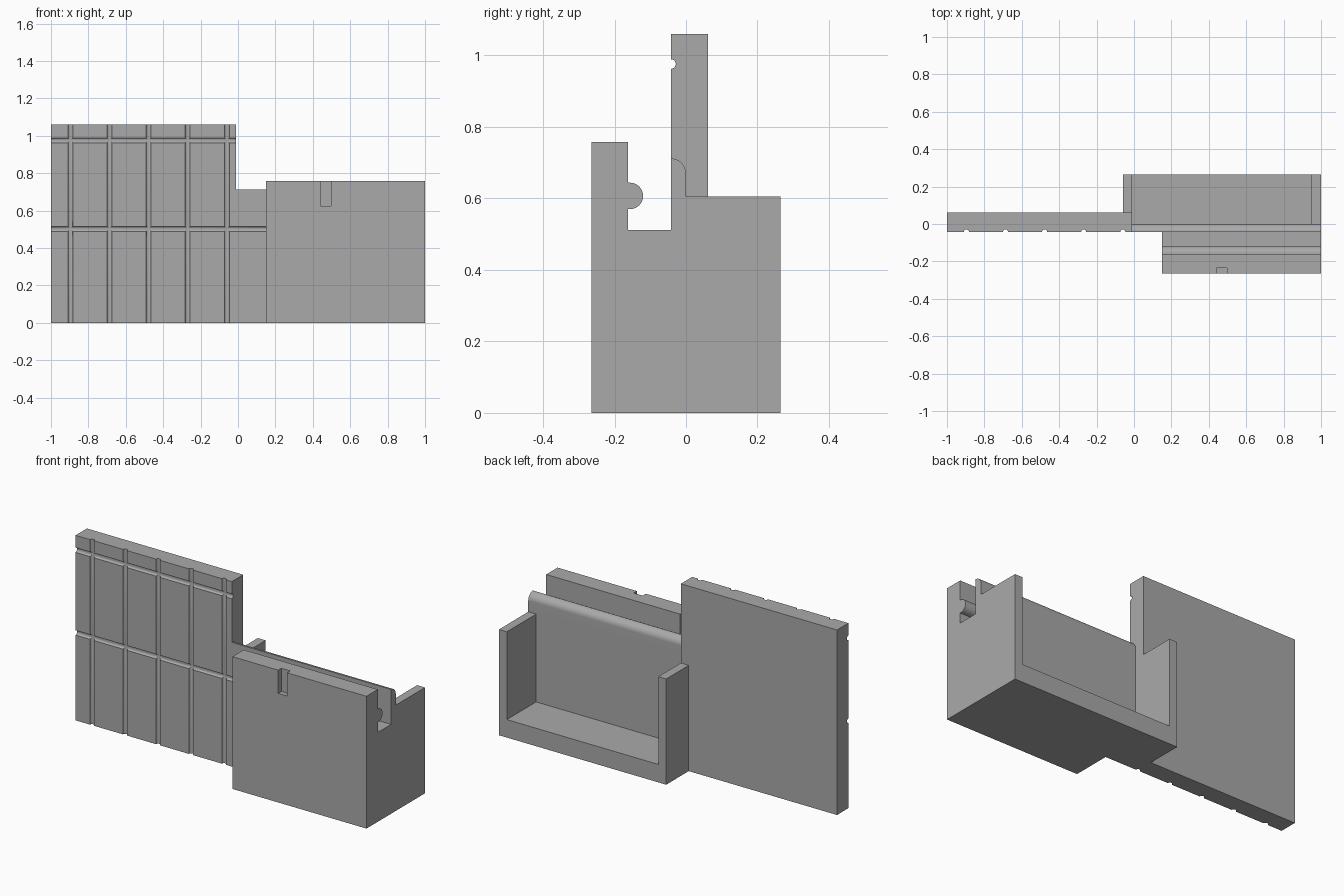
import bpy, bmesh, math

cube = bpy.data.objects.get("Cube")
if cube:
    bpy.data.objects.remove(cube, do_unlink=True)

grey = bpy.data.materials.new("plain grey")
grey.use_nodes = True
grey.diffuse_color = (0.4, 0.4, 0.4, 1)
grey.node_tree.nodes["Principled BSDF"].inputs["Base Color"].default_value = (0.4, 0.4, 0.4, 1)


def prism(name, profile, x0, x1):
    """Extrude a (y, z) profile along x."""
    bm = bmesh.new()
    face = bm.faces.new([bm.verts.new((x0, y, z)) for y, z in profile])
    ext = bmesh.ops.extrude_face_region(bm, geom=[face])
    verts = [v for v in ext["geom"] if isinstance(v, bmesh.types.BMVert)]
    bmesh.ops.translate(bm, verts=verts, vec=(x1 - x0, 0, 0))
    bmesh.ops.recalc_face_normals(bm, faces=bm.faces)
    mesh = bpy.data.meshes.new(name)
    bm.to_mesh(mesh)
    bm.free()
    mesh.materials.append(grey)
    obj = bpy.data.objects.new(name, mesh)
    bpy.context.collection.objects.link(obj)
    return obj


def box(name, x0, x1, y0, y1, z0, z1):
    return prism(name, [(y0, z0), (y1, z0), (y1, z1), (y0, z1)], x0, x1)


def arc(cy, cz, r, a0, a1, n):
    """Points along an arc in the (y, z) plane, angles in degrees."""
    angles = [math.radians(a0 + (a1 - a0) * i / n) for i in range(n + 1)]
    return [(cy + r * math.cos(a), cz + r * math.sin(a)) for a in angles]


def combine(obj, tool, operation):
    """Apply a boolean and remove the tool object."""
    mod = obj.modifiers.new("cut", "BOOLEAN")
    mod.operation, mod.solver, mod.object = operation, "EXACT", tool
    bpy.context.view_layer.objects.active = obj
    bpy.ops.object.modifier_apply(modifier=mod.name)
    bpy.data.objects.remove(tool, do_unlink=True)


FRONT, BACK = -0.265, 0.265
PLATE_FRONT, PLATE_BACK = -0.042, 0.061
GROOVE = 0.0135

# Holder body: front wall, slot with a bead, rounded centre wall, rear step
profile = [(FRONT, 0), (BACK, 0), (BACK, 0.606), (0, 0.606)]
profile += arc(PLATE_FRONT, 0.67, 0.042, 0, 90, 12)
profile += [(PLATE_FRONT, 0.512), (-0.162, 0.512), (-0.162, 0.57)]
profile += arc(-0.157, 0.607, 0.037, -90, 90, 20)
profile += [(-0.162, 0.644), (-0.162, 0.758), (FRONT, 0.758)]
body = prism("holder_body", profile, -0.06, 1.0)

# Shorten the front part, then join the tall plate
combine(body, box("front_trim", -0.3, 0.15, -0.5, PLATE_FRONT, -0.2, 1.2), "DIFFERENCE")
combine(body, box("tall_plate", -1.0, -0.01, PLATE_FRONT, PLATE_BACK, 0, 1.06), "UNION")

# Open tray at the rear and the small notch in the front wall
combine(body, box("tray_cutter", -0.01, 0.95, 0, 0.5, 0.103, 0.9), "DIFFERENCE")
combine(body, box("notch_cutter", 0.44, 0.497, -0.4, -0.236, 0.625, 0.9), "DIFFERENCE")

# Horizontal grooves across the plate
for z, x_end in ((0.976, 0.1), (0.502, 0.15)):
    circle = arc(PLATE_FRONT, z, GROOVE, 0, 337.5, 15)
    combine(body, prism("groove_cutter", circle, -1.1, x_end), "DIFFERENCE")

# Vertical grooves at an even spacing
for i in range(5):
    bpy.ops.mesh.primitive_cylinder_add(
        vertices=16, radius=GROOVE, depth=1.4,
        location=(-0.896 + 0.209 * i, PLATE_FRONT, 0.5))
    combine(body, bpy.context.object, "DIFFERENCE")

# Smooth the rounded surfaces and keep the edges sharp
bpy.ops.object.select_all(action="DESELECT")
body.select_set(True)
bpy.context.view_layer.objects.active = body
bpy.ops.object.shade_smooth_by_angle(angle=math.radians(30))
body.data.materials.clear()
body.data.materials.append(grey)
for poly in body.data.polygons:
    poly.material_index = 0
